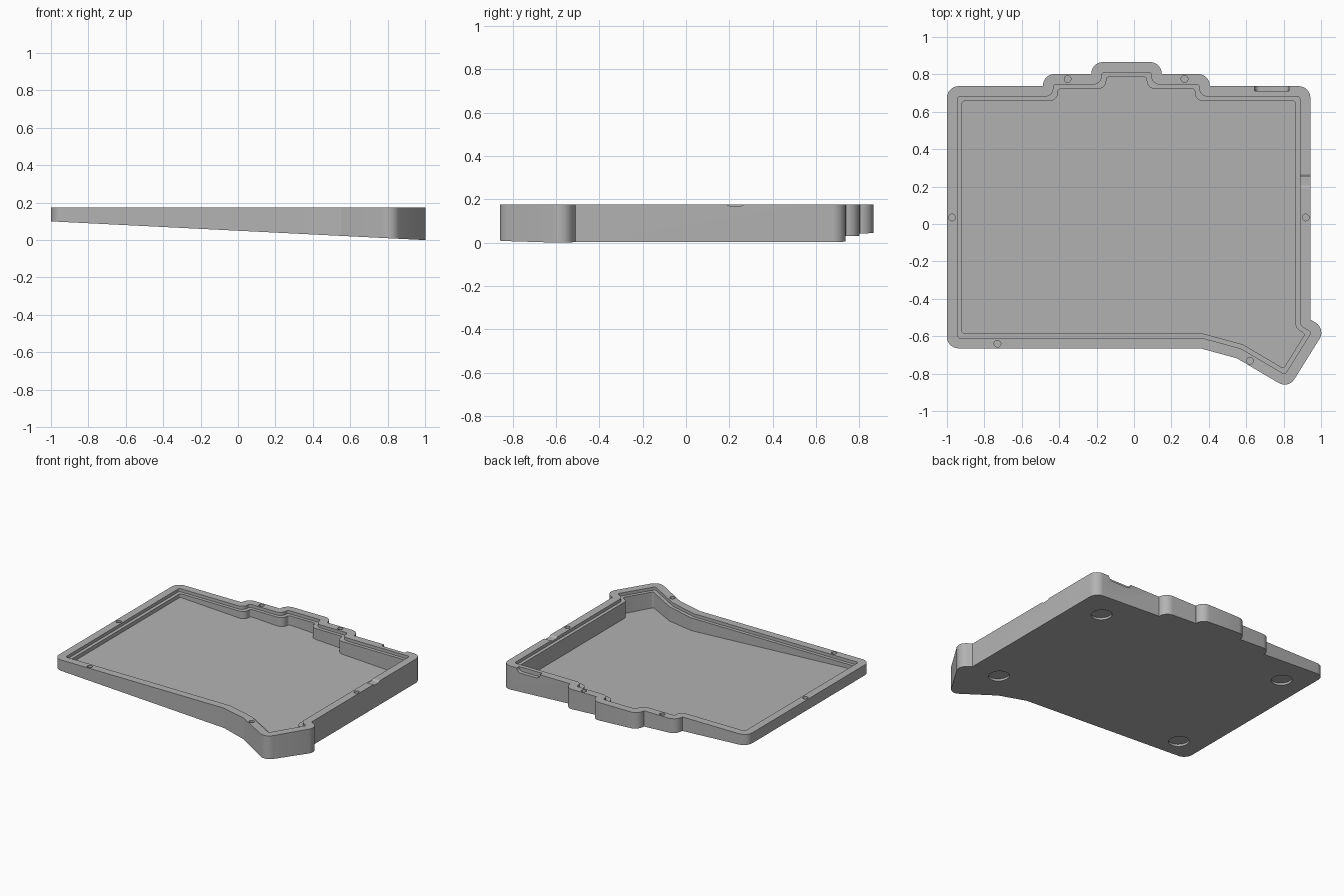
import bpy, bmesh, math
from mathutils import Vector, Matrix

cube = bpy.data.objects.get("Cube")
if cube:
    bpy.data.objects.remove(cube, do_unlink=True)

TOP = 0.175
FLOOR = 0.03      # floor thickness
LEDGE = 0.022     # depth of the step inside the rim
CORNER = 0.062    # outer corner radius

grey = bpy.data.materials.new("plain_grey")
grey.use_nodes = True
colour = (0.45, 0.45, 0.45, 1)
grey.diffuse_color = colour
grey.node_tree.nodes["Principled BSDF"].inputs["Base Color"].default_value = colour

# Sharp-cornered outline, counter-clockwise
OUTLINE = [Vector(p) for p in (
    (-1, -0.665), (0.355, -0.665), (0.55, -0.718), (0.826, -0.881),
    (1.026, -0.559), (0.943, -0.511), (0.943, 0.737), (0.405, 0.737),
    (0.405, 0.802), (0.148, 0.802), (0.148, 0.866), (-0.228, 0.866),
    (-0.228, 0.802), (-0.487, 0.802), (-0.487, 0.737), (-1, 0.737))]


def bottom(x):
    return 0.05 * (1 - x)


def outline(inset, steps=7):
    """Rounded outline moved inwards, always with the same point count."""
    pts = []
    n = len(OUTLINE)
    for i, p in enumerate(OUTLINE):
        a = (p - OUTLINE[i - 1]).normalized()
        b = (OUTLINE[(i + 1) % n] - p).normalized()
        na, nb = Vector((-a.y, a.x)), Vector((-b.y, b.x))
        mid = (na + nb) / (1 + na.dot(nb))
        convex = a.cross(b) > 0
        r = max(CORNER - inset, 0.014) if convex else min(max(inset, 0.003), 0.045)
        side = 1 if convex else -1
        centre = p + mid * (inset + side * r)
        for k in range(steps + 1):
            direction = na.slerp(nb, k / steps)
            pts.append(centre - side * r * direction)
    return pts


# Tray body: loops from the underside, over the rim, down to the floor
bm = bmesh.new()
levels = [
    (0, bottom), (0, lambda x: TOP),
    (0.056, lambda x: TOP), (0.056, lambda x: TOP - LEDGE),
    (0.080, lambda x: TOP - LEDGE), (0.080, lambda x: bottom(x) + FLOOR)]
loops = [[bm.verts.new((p.x, p.y, z(p.x))) for p in outline(inset)]
         for inset, z in levels]
for low, high in zip(loops, loops[1:]):
    for i in range(len(low)):
        j = (i + 1) % len(low)
        bm.faces.new((low[i], low[j], high[j], high[i]))
bm.faces.new(list(reversed(loops[0])))
bm.faces.new(loops[-1])
bmesh.ops.recalc_face_normals(bm, faces=bm.faces)
mesh = bpy.data.meshes.new("case_tray")
bm.to_mesh(mesh)
bm.free()
tray = bpy.data.objects.new("case_tray", mesh)
bpy.context.collection.objects.link(tray)
mesh.materials.append(grey)

# Cutters collected in one mesh
cut = bmesh.new()


def cut_cylinder(radius, depth, matrix, sides):
    bmesh.ops.create_cone(cut, cap_ends=True, segments=sides, radius1=radius,
                          radius2=radius, depth=depth, matrix=matrix)


def cut_prism(profile, shift):
    base = cut.faces.new([cut.verts.new(p) for p in profile])
    res = bmesh.ops.extrude_face_region(cut, geom=[base])
    bmesh.ops.translate(cut, vec=shift,
                        verts=[v for v in res["geom"] if isinstance(v, bmesh.types.BMVert)])


# Screw holes in the rim
for x, y in ((-0.973, 0.035), (0.918, 0.035), (-0.355, 0.775),
             (0.27, 0.775), (-0.73, -0.64), (0.62, -0.731)):
    cut_cylinder(0.018, 0.09, Matrix.Translation((x, y, TOP)), 24)

# Round foot recesses, square to the sloping underside
tilt = Matrix.Rotation(math.atan(0.05), 4, "Y")
for x in (-0.81, 0.72):
    for y in (-0.51, 0.53):
        cut_cylinder(0.068, 0.03, Matrix.Translation((x, y, bottom(x))) @ tilt, 40)

# Port recess in the back wall, with rounded lower corners
port = [(0.645, TOP + 0.02), (0.83, TOP + 0.02)]
for cx, start in ((0.80, 0), (0.675, -90)):
    for k in range(7):
        a = math.radians(start - 15 * k)
        port.append((cx + 0.03 * math.cos(a), TOP + 0.03 * math.sin(a)))
cut_prism([(x, 0.71, z) for x, z in port], (0, 0.08, 0))

# Shallow finger notch in the right wall
notch = ((0.19, 0.01), (0.19, 0), (0.205, -0.009), (0.25, -0.009), (0.265, 0), (0.265, 0.01))
cut_prism([(0.87, y, TOP + z) for y, z in notch], (0.1, 0, 0))

bmesh.ops.recalc_face_normals(cut, faces=cut.faces)
cut_mesh = bpy.data.meshes.new("cutters")
cut.to_mesh(cut_mesh)
cut.free()
cutters = bpy.data.objects.new("cutters", cut_mesh)
cutters.hide_render = True
bpy.context.collection.objects.link(cutters)

for ob in bpy.context.selected_objects:
    ob.select_set(False)
bpy.context.view_layer.objects.active = tray
tray.select_set(True)
mod = tray.modifiers.new("cuts", "BOOLEAN")
mod.operation = "DIFFERENCE"
mod.solver = "EXACT"
mod.object = cutters
bpy.ops.object.modifier_apply(modifier=mod.name)
bpy.data.objects.remove(cutters, do_unlink=True)
bpy.ops.object.shade_smooth_by_angle(angle=math.radians(30))
